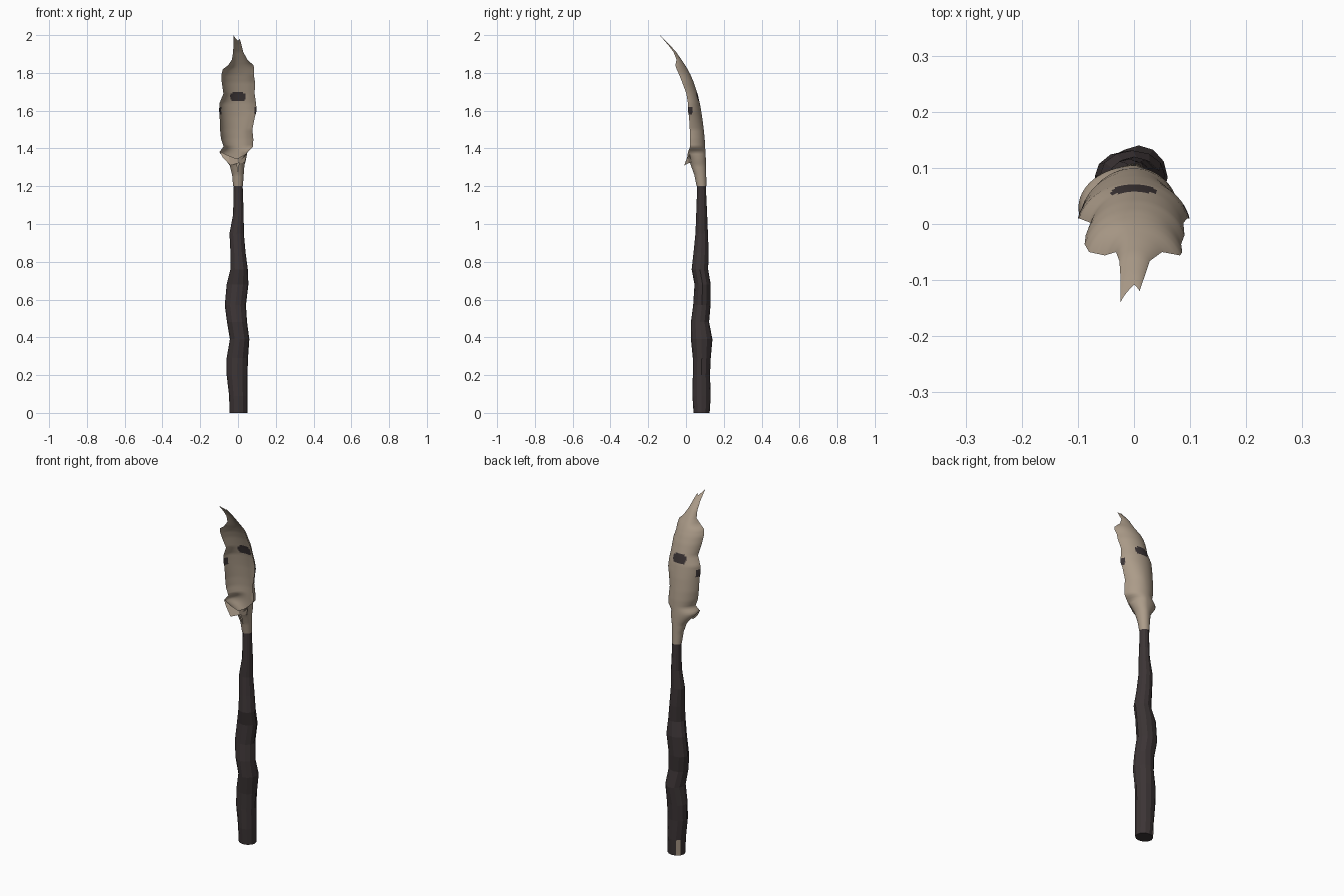
import bpy, bmesh, math


def material(name, rgb):
    m = bpy.data.materials.new(name)
    m.diffuse_color = (*rgb, 1)
    return m


bone = material("pale bone", (0.41, 0.33, 0.25))
dark = material("dark bark", (0.045, 0.035, 0.036))


def finish(name, bm, mats):
    me = bpy.data.meshes.new(name)
    bm.to_mesh(me)
    bm.free()
    for m in mats:
        me.materials.append(m)
    ob = bpy.data.objects.new(name, me)
    bpy.context.collection.objects.link(ob)
    return ob


# Gnarled handle: z, left, right, front, back of each ring
stem_rows = [
    (0.00, -.045, .050, .040, .125), (0.09, -.047, .050, .034, .131),
    (0.20, -.060, .050, .036, .127), (0.29, -.060, .053, .036, .131),
    (0.39, -.043, .060, .026, .140), (0.48, -.058, .048, .026, .122),
    (0.57, -.070, .042, .038, .130), (0.68, -.060, .055, .045, .131),
    (0.76, -.040, .052, .030, .117), (0.85, -.040, .040, .040, .120),
    (0.95, -.045, .031, .050, .116), (1.05, -.026, .030, .054, .112),
    (1.22, -.022, .024, .060, .104)]
SIDES = 12
bm = bmesh.new()
rings = []
for z, l, r, f, b in stem_rows:
    rings.append([bm.verts.new(((l + r) / 2 + (r - l) / 2 * math.cos(math.tau * i / SIDES),
                                (f + b) / 2 + (b - f) / 2 * math.sin(math.tau * i / SIDES), z))
                  for i in range(SIDES)])
for k in range(len(rings) - 1):
    for i in range(SIDES):
        j = (i + 1) % SIDES
        face = bm.faces.new((rings[k][i], rings[k][j], rings[k + 1][j], rings[k + 1][i]))
        face.material_index = 1 if (k == 0 and i == 4) else 0   # bare chip at the foot
bm.faces.new(rings[0][::-1])
bm.faces.new(rings[-1])
finish("handle", bm, [dark, bone])

# Hollow leaf-shaped head: z, left width, right width, spine y, rim y, half wrap angle
head_rows = [
    (1.20, .026, .026, .108, .056, 180), (1.26, .031, .030, .107, .044, 180),
    (1.31, .044, .034, .106, .026, 174), (1.34, .066, .042, .105, .016, 160),
    (1.365, .088, .047, .104, .008, 130), (1.38, .099, .050, .103, .010, 105),
    (1.41, .076, .080, .101, .022, 88), (1.45, .090, .081, .099, .020, 82),
    (1.50, .095, .076, .094, .020, 80), (1.57, .097, .090, .085, .016, 78),
    (1.60, .100, .099, .080, .010, 78), (1.64, .098, .095, .073, .010, 78),
    (1.69, .077, .088, .061, .002, 76), (1.75, .086, .090, .041, -.020, 74),
    (1.79, .088, .084, .024, -.036, 72), (1.82, .080, .086, .008, -.050, 70),
    (1.84, .052, .082, -.004, -.056, 68), (1.87, .032, .050, -.024, -.050, 66),
    (1.91, .026, .028, -.052, -.066, 64), (1.95, .024, .018, -.088, -.096, 62),
    (1.98, .024, .013, -.118, -.122, 62), (2.00, .024, .010, -.138, -.140, 62)]


def head_row(z):
    for a, b in zip(head_rows, head_rows[1:]):
        if z <= b[0] + 1e-6:
            t = (z - a[0]) / (b[0] - a[0])
            return [p + (q - p) * t for p, q in zip(a, b)]


COLS, STEP = 36, 0.01
bm = bmesh.new()
grid = []
for k in range(81):
    z, wl, wr, ys, ye, wrap = head_row(1.2 + k * STEP)
    wrap = math.radians(wrap)
    depth = (ys - ye) / (1 - math.cos(wrap))
    widest = math.sin(min(wrap, math.pi / 2))
    row = []
    for i in range(COLS + 1):
        u = 2 * i / COLS - 1
        x = (wl if u < 0 else wr) / widest * math.sin(u * wrap)
        y = ys - depth * (1 - math.cos(u * wrap))
        # split tip
        fade = max(0, (z - 1.95) / 0.05)
        drop = fade * (0.03 * (1 - abs(u)) + (0.02 * u if u > 0 else 0))
        row.append(bm.verts.new((x, y + drop, z - drop)))
    grid.append(row)
for k in range(80):
    for i in range(COLS):
        face = bm.faces.new((grid[k][i], grid[k + 1][i], grid[k + 1][i + 1], grid[k][i + 1]))
        face.smooth = True
        c = face.calc_center_median()
        # central spot and the two rim spots
        spot = (c.x / 0.043) ** 2 + ((c.z - 1.673) / 0.028) ** 2 < 1
        rim = abs(c.x) > 0.088 and abs(c.z - 1.6) < 0.016
        face.material_index = 1 if spot or rim else 0
finish("leaf_head", bm, [bone, dark])

# Torn lip folded forward at the bottom of the opening
bm = bmesh.new()
upper = [(-.098, .012, 1.385), (-.05, .010, 1.362), (-.005, .012, 1.345), (.048, .018, 1.375)]
lower = [(-.080, .006, 1.352), (-.040, -.010, 1.310), (.000, .014, 1.322), (.036, .030, 1.325)]
up = [bm.verts.new(p) for p in upper]
lo = [bm.verts.new(p) for p in lower]
for i in range(3):
    bm.faces.new((lo[i], lo[i + 1], up[i + 1], up[i]))
finish("torn_lip", bm, [bone])
